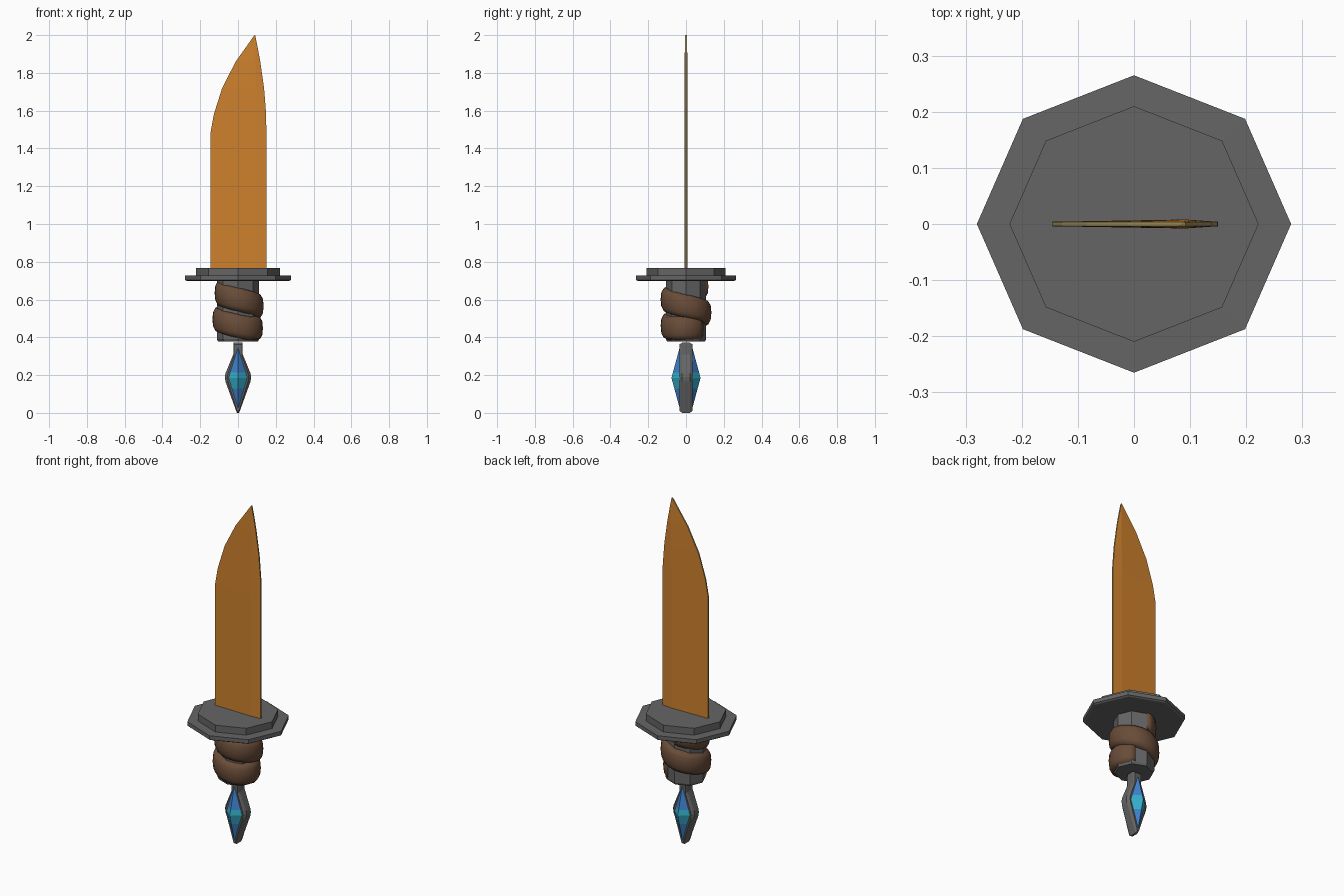
import bpy, bmesh, math

if "Cube" in bpy.data.objects:
    bpy.data.objects.remove(bpy.data.objects["Cube"])


def mat(name, rgb):
    m = bpy.data.materials.new(name)
    m.diffuse_color = (*rgb, 1)
    m.use_nodes = True
    m.node_tree.nodes["Principled BSDF"].inputs["Base Color"].default_value = m.diffuse_color
    return m


ORANGE = mat("orange blade", (0.62, 0.22, 0.027))
EDGE = mat("pale edge", (0.40, 0.33, 0.13))
GREY = mat("dark grey metal", (0.13, 0.13, 0.13))
BROWN = mat("brown leather", (0.14, 0.072, 0.040))
BLUE = mat("blue crystal", (0.05, 0.22, 0.60))
TEAL = mat("teal crystal", (0.035, 0.42, 0.58))


def loft(name, rings, mats, rule=None, smooth=False):
    """Skin a list of equal-length point rings and cap both ends."""
    bm = bmesh.new()
    vs = [[bm.verts.new(p) for p in r] for r in rings]
    n = len(rings[0])
    for a, b in zip(vs, vs[1:]):
        for i in range(n):
            j = (i + 1) % n
            bm.faces.new((a[i], a[j], b[j], b[i]))
    bm.faces.new(vs[0][::-1])
    bm.faces.new(vs[-1])
    bmesh.ops.recalc_face_normals(bm, faces=bm.faces)
    bm.normal_update()
    for f in bm.faces:
        f.smooth = smooth
        if rule:
            f.material_index = rule(f)
    me = bpy.data.meshes.new(name)
    bm.to_mesh(me)
    bm.free()
    for m in mats:
        me.materials.append(m)
    ob = bpy.data.objects.new(name, me)
    bpy.context.collection.objects.link(ob)
    return ob


def octagon(rx, ry, z):
    return [(rx * math.cos(k * math.pi / 4), ry * math.sin(k * math.pi / 4), z)
            for k in range(8)]


# blade: (z, cutting edge x, ridge x, spine x), pale on the thin rim
rows = [(0.765, -0.146, 0.09, 0.15), (1.48, -0.146, 0.09, 0.15),
        (1.58, -0.128, 0.09, 0.149), (1.72, -0.084, 0.092, 0.138),
        (1.86, -0.012, 0.092, 0.118), (1.93, 0.038, 0.092, 0.105),
        (2.0, 0.087, 0.089, 0.091)]
blade_rings = []
for z, l, m, r in rows:
    t = 0.008 if z < 1.9 else 0.006 if z < 2 else 0.004
    blade_rings.append([(l, -0.004, z), (m, -t, z), (r, -0.004, z),
                        (r, 0.004, z), (m, t, z), (l, 0.004, z)])
loft("blade", blade_rings, [ORANGE, EDGE], lambda f: int(abs(f.normal.y) < 0.5))

# stepped octagonal guard
loft("guard", [octagon(0.27, 0.255, 0.698), octagon(0.28, 0.265, 0.704),
               octagon(0.28, 0.265, 0.727), octagon(0.222, 0.21, 0.728),
               octagon(0.222, 0.21, 0.768)], [GREY])

# grip core
loft("grip_core", [octagon(0.105, 0.10, 0.378), octagon(0.112, 0.106, 0.39),
                   octagon(0.112, 0.106, 0.70)], [GREY])

# leather wrap: flattened tube winding down the grip
wrap = []
steps = 46
for s in range(steps + 1):
    u = -0.5 + 1.9 * s / steps
    a = -math.pi / 2 + 2 * math.pi * u
    zc = max(0.60 - 0.14 * u, 0.449)
    rc = 0.098 - 0.016 * min(1, max(0, -u * 3)) - 0.02 * max(0, u - 1.2) / 0.2
    ring = []
    for k in range(12):
        b = 2 * math.pi * k / 12
        c, d = math.cos(b), math.sin(b)
        rad = rc + 0.038 * math.copysign(abs(c) ** 0.7, c)
        ring.append((rad * math.cos(a), rad * 0.99 * math.sin(a),
                     zc + 0.064 * math.copysign(abs(d) ** 0.8, d)))
    wrap.append(ring)
loft("grip_wrap", wrap, [BROWN], smooth=True)


# pommel frame: bevelled diamond plate with a blunt neck on top
def diamond(s, y):
    pts = [(0.07, 0.19), (0.066, 0.21), (0.025, 0.31), (0.025, 0.372),
           (-0.025, 0.372), (-0.025, 0.31), (-0.066, 0.21), (-0.07, 0.19),
           (-0.066, 0.165), (-0.006, 0.004), (0.006, 0.004), (0.066, 0.165)]
    pts = [(x, 0.0 if z < 0.01 else z) for x, z in pts]
    return [(x * s, y, 0.19 + (z - 0.19) * (1 - (1 - s) * 0.25)) for x, z in pts]


loft("pommel_frame", [diamond(0.8, -0.034), diamond(1, -0.02),
                      diamond(1, 0.02), diamond(0.8, 0.034)], [GREY])

# crystal: faceted gem showing on both faces, teal around the middle
gem = []
for z, w, d in [(0.012, 0.003, 0.030), (0.13, 0.037, 0.062), (0.185, 0.054, 0.077),
                (0.215, 0.046, 0.069), (0.352, 0.003, 0.032)]:
    gem.append([(w, -0.03, z), (0, -d, z), (-w, -0.03, z),
                (-w, 0.03, z), (0, d, z), (w, 0.03, z)])
loft("pommel_crystal", gem, [BLUE, TEAL],
     lambda f: int(0.13 < f.calc_center_median().z < 0.22))
